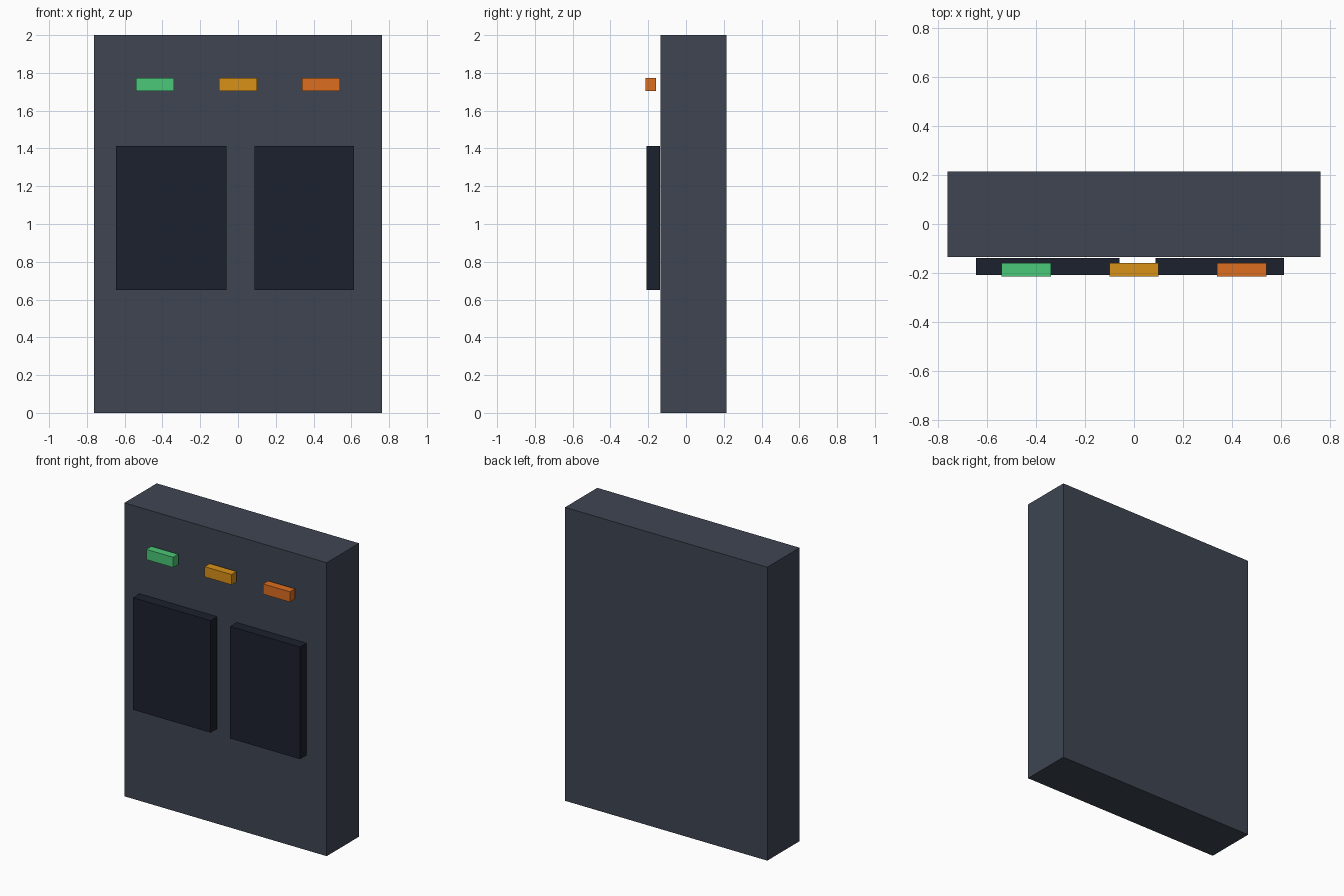
import bpy

if "Cube" in bpy.data.objects:
    bpy.data.objects.remove(bpy.data.objects["Cube"])


def material(name, rgb):
    # hex-style sRGB components converted to linear
    mat = bpy.data.materials.new(name)
    lin = [(c / 255 / 12.92) if c <= 10 else ((c / 255 + 0.055) / 1.055) ** 2.4 for c in rgb]
    mat.diffuse_color = (*lin, 1)
    mat.use_nodes = True
    mat.node_tree.nodes["Principled BSDF"].inputs["Base Color"].default_value = mat.diffuse_color
    return mat


def box(name, x, y, z, mat):
    # axis-aligned box from (min, max) ranges
    ranges = (x, y, z)
    bpy.ops.mesh.primitive_cube_add(size=1, location=[(a + b) / 2 for a, b in ranges])
    ob = bpy.context.object
    ob.name = name
    ob.scale = [b - a for a, b in ranges]
    bpy.ops.object.transform_apply(location=False, rotation=False, scale=True)
    ob.data.materials.append(mat)
    return ob


# Cabinet body
box("cabinet", (-0.763, 0.763), (-0.134, 0.214), (0, 2), material("slate", (62, 69, 82)))

# Two dark door panels, the left one slightly wider
dark = material("dark_panel", (28, 33, 45))
for side, x in (("left", (-0.646, -0.06)), ("right", (0.087, 0.614))):
    box(side + "_panel", x, (-0.209, -0.138), (0.65, 1.414), dark)

# Row of indicator lights standing just off the front
for name, x, rgb in (("green", -0.44, (74, 200, 120)),
                     ("amber", 0.0, (217, 145, 24)),
                     ("orange", 0.44, (220, 110, 32))):
    box(name + "_light", (x - 0.101, x + 0.101), (-0.214, -0.159), (1.703, 1.773), material(name, rgb))
